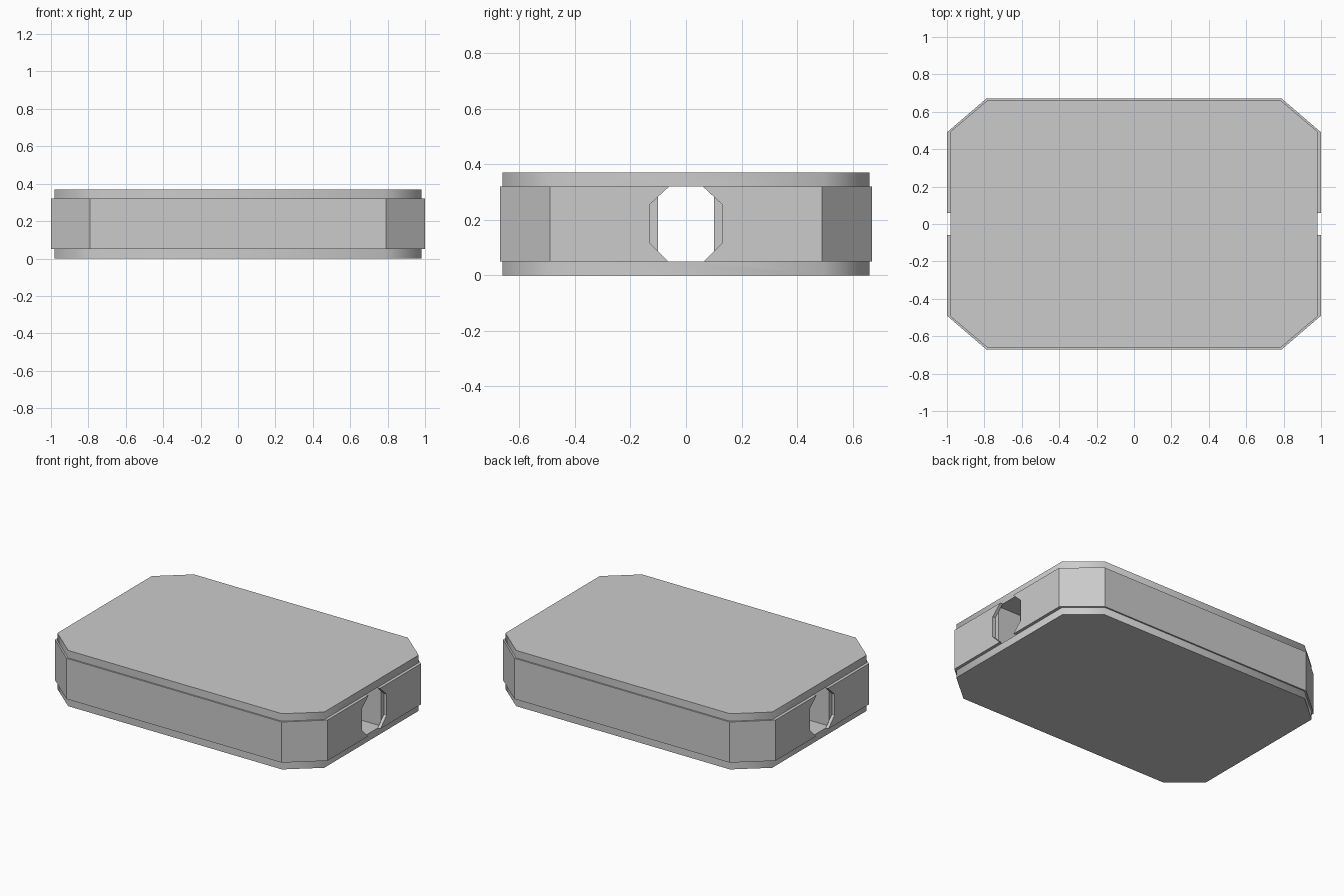
import bpy, bmesh
from math import radians

if "Cube" in bpy.data.objects:
    bpy.data.objects.remove(bpy.data.objects["Cube"])


def corner_outline(x, y, cx, cy):
    """Rectangle outline with cut corners."""
    return [(cx, -y), (x, -cy), (x, cy), (cx, y),
            (-cx, y), (-x, cy), (-x, -cy), (-cx, -y)]


def make_object(name, bm):
    bmesh.ops.recalc_face_normals(bm, faces=bm.faces)
    me = bpy.data.meshes.new(name)
    bm.to_mesh(me)
    bm.free()
    ob = bpy.data.objects.new(name, me)
    bpy.context.collection.objects.link(ob)
    return ob


def prism(name, points, vec):
    """Closed outline of 3D points extruded along vec."""
    bm = bmesh.new()
    face = bm.faces.new([bm.verts.new(p) for p in points])
    ext = bmesh.ops.extrude_face_region(bm, geom=[face], use_keep_orig=True)
    bmesh.ops.translate(bm, vec=vec, verts=[g for g in ext["geom"] if isinstance(g, bmesh.types.BMVert)])
    return make_object(name, bm)


def ring(name, outer, inner, z0, z1):
    bm = bmesh.new()
    loops = [[bm.verts.new((x, y, z)) for x, y in pts]
             for pts, z in ((outer, z0), (outer, z1), (inner, z1), (inner, z0))]
    n = len(outer)
    for a in range(4):
        p, q = loops[a], loops[(a + 1) % 4]
        for i in range(n):
            j = (i + 1) % n
            bm.faces.new((p[i], p[j], q[j], q[i]))
    return make_object(name, bm)


def cut(ob, cutter):
    cutter.hide_render = True
    mod = ob.modifiers.new("opening", "BOOLEAN")
    mod.operation = "DIFFERENCE"
    mod.solver = "EXACT"
    mod.object = cutter
    bpy.context.view_layer.objects.active = ob
    bpy.ops.object.modifier_apply(modifier=mod.name)
    bpy.data.objects.remove(cutter)


BOTTOM, TOP, HEIGHT = 0.05, 0.32, 0.37
core_outline = corner_outline(0.98, 0.66, 0.785, 0.495)
band_outline = corner_outline(1.0, 0.67, 0.79, 0.49)

# Core with its top and bottom lips, and a straight tunnel from end to end
core = prism("core", [(x, y, 0) for x, y in core_outline], (0, 0, HEIGHT))
tunnel = [(-1.2, y, z) for y, z in
          ((-0.1, BOTTOM), (0.1, BOTTOM), (0.1, TOP), (-0.1, TOP))]
cut(core, prism("tunnel_cutter", tunnel, (2.4, 0, 0)))
bpy.ops.object.select_all(action="DESELECT")
core.select_set(True)
bpy.context.view_layer.objects.active = core
bpy.ops.object.shade_smooth_by_angle(angle=radians(60))

# Raised band around the sides, with an eight-sided opening in each end
band = ring("side_band", band_outline, core_outline, BOTTOM, TOP)
half = [(0.06, BOTTOM - 0.02), (0.065, BOTTOM), (0.13, 0.115),
        (0.13, 0.255), (0.06, TOP), (0.06, TOP + 0.02)]
profile = half + [(-y, z) for y, z in reversed(half)]
cut(band, prism("opening_cutter", [(-1.2, y, z) for y, z in profile], (2.4, 0, 0)))
